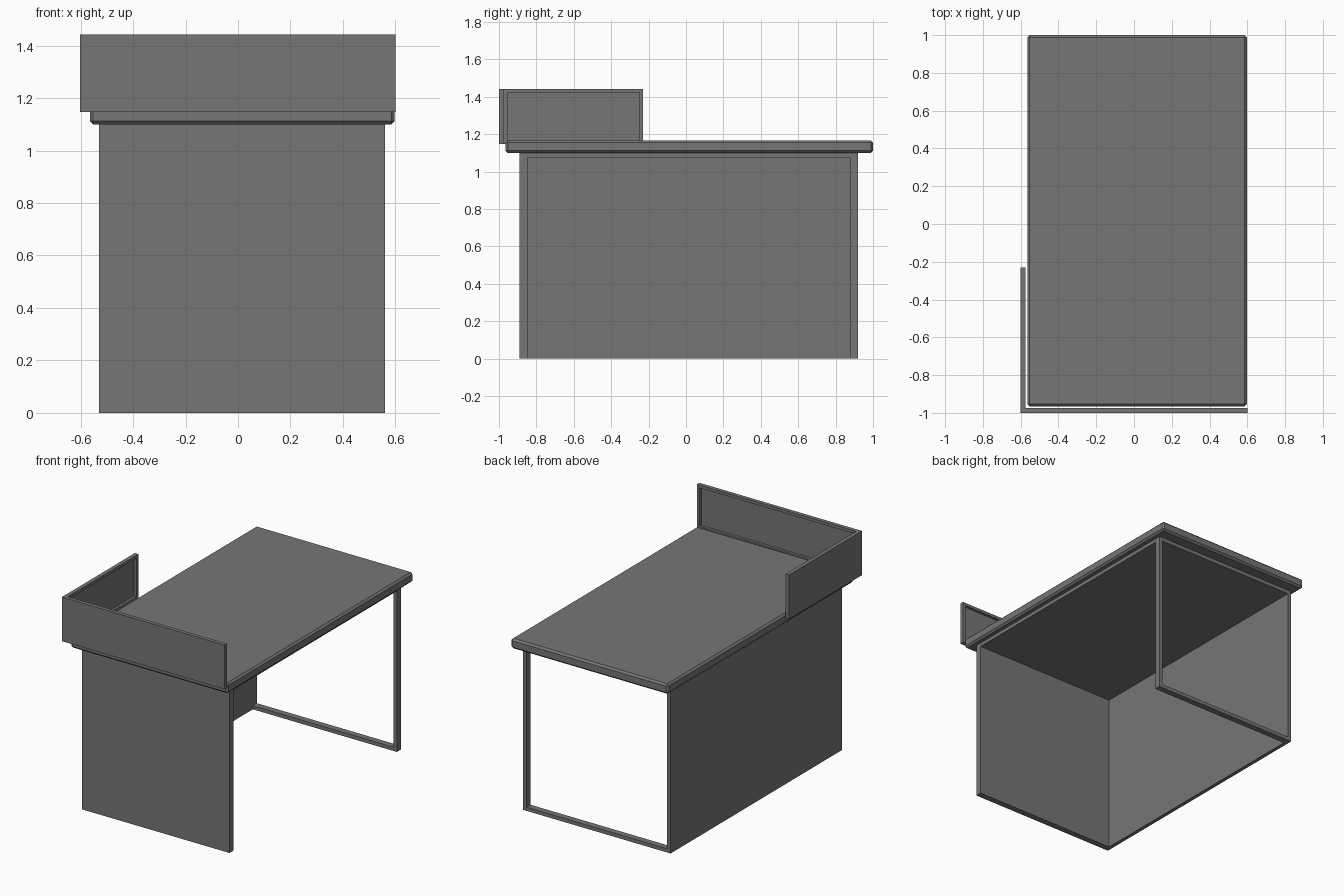
import bpy
import bmesh
from mathutils import Vector

default = bpy.data.objects.get("Cube")
if default:
    bpy.data.objects.remove(default, do_unlink=True)

# One dark grey finish for the whole desk
grey = bpy.data.materials.new("dark grey")
grey.use_nodes = True
colour = (0.18, 0.18, 0.18, 1)
grey.diffuse_color = colour
grey.node_tree.nodes["Principled BSDF"].inputs["Base Color"].default_value = colour


def add_box(bm, low, high):
    """Add a box between two corners to a bmesh."""
    low, high = Vector(low), Vector(high)
    verts = bmesh.ops.create_cube(bm, size=1)["verts"]
    for v in verts:
        v.co = (low + high) / 2 + v.co * (high - low)
    return verts


def finish(bm, name):
    mesh = bpy.data.meshes.new(name)
    bm.to_mesh(mesh)
    bm.free()
    mesh.materials.append(grey)
    obj = bpy.data.objects.new(name, mesh)
    bpy.context.collection.objects.link(obj)
    return obj


def box(name, low, high, bevel=0):
    bm = bmesh.new()
    add_box(bm, low, high)
    if bevel:
        bmesh.ops.bevel(bm, geom=bm.edges[:], offset=bevel, segments=1, affect='EDGES')
    return finish(bm, name)


def recessed_panel(name, low, high, axis, rim, depth):
    """Panel whose inner face, on the positive side of axis, is sunk inside a rim."""
    bm = bmesh.new()
    add_box(bm, low, high)
    bm.normal_update()
    face = max(bm.faces, key=lambda f: f.normal[axis])
    bmesh.ops.inset_region(bm, faces=[face], thickness=rim)
    inner = bmesh.ops.extrude_face_region(bm, geom=[face])
    verts = [g for g in inner["geom"] if isinstance(g, bmesh.types.BMVert)]
    for v in verts:
        v.co[axis] -= depth
    if face.is_valid:
        bmesh.ops.delete(bm, geom=[face], context='FACES_ONLY')
    bmesh.ops.recalc_face_normals(bm, faces=bm.faces[:])
    return finish(bm, name)


# Extents of the base and its board thicknesses
X0, X1, Y0, Y1, H = -0.53, 0.56, -0.89, 0.92, 1.10
TX, TY = 0.025, 0.042

# Work surface with chamfered edges
box("desk_top", (-0.565, -0.965, H), (0.597, 1.0, 1.167), 0.012)

# Solid boards of the base
box("front_panel", (X0, Y0, 0), (X1, Y0 + TY, H))
box("side_panel", (X0, Y0 + TY, 0), (X0 + TX, Y1 - TY, H))
box("under_board", (X0 + TX, Y0 + TY, H - TX), (X1, Y1 - TY, H))

# Open frame at the back
bm = bmesh.new()
for x in (X0, X1 - TX):
    add_box(bm, (x, Y1 - TY, 0), (x + TX, Y1, H))
for z in (0, H - TX):
    add_box(bm, (X0 + TX, Y1 - TY, z), (X1 - TX, Y1, z + TX))
finish(bm, "back_frame")

# Raised privacy screens with sunken inner faces
recessed_panel("front_screen", (-0.602, -1.0, 1.147), (0.6, -0.974, 1.442), 1, 0.027, 0.018)
recessed_panel("side_screen", (-0.602, -0.974, 1.147), (-0.575, -0.23, 1.442), 0, 0.027, 0.018)
